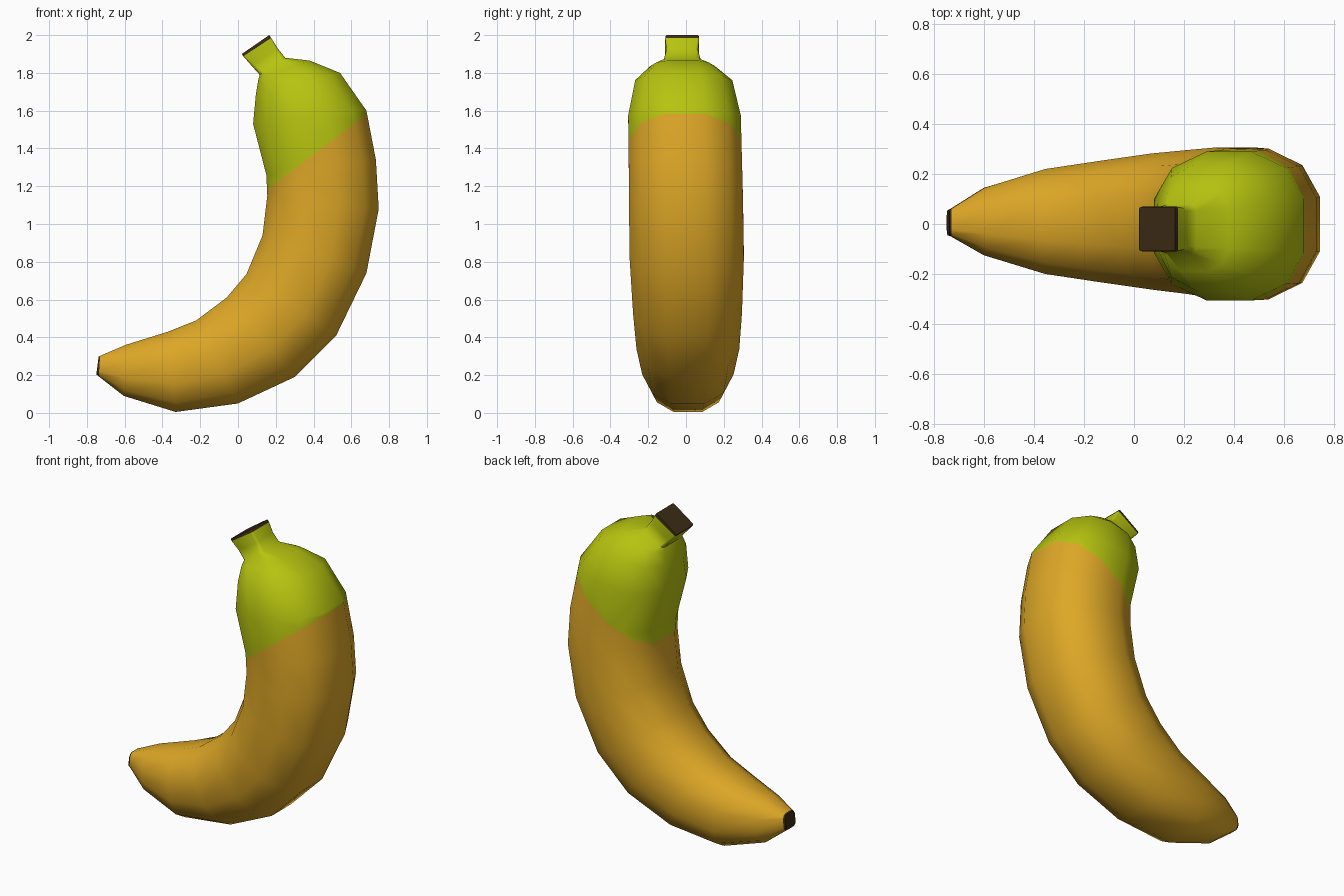
import bpy, bmesh, math
from mathutils import Vector

if "Cube" in bpy.data.objects:
    bpy.data.objects.remove(bpy.data.objects["Cube"])


def material(name, rgb):
    m = bpy.data.materials.new(name)
    m.diffuse_color = (*rgb, 1)
    m.use_nodes = True
    m.node_tree.nodes["Principled BSDF"].inputs["Base Color"].default_value = m.diffuse_color
    return m


mats = [material("ripe yellow", (0.73, 0.39, 0.02)),
        material("unripe green", (0.47, 0.55, 0.005)),
        material("dark brown", (0.045, 0.024, 0.007))]

# Rings: inner x, inner z, outer x, outer z, half width, y centre, squareness
rings = [
    (-.738, .298, -.75, .203, .05, .005, .4),
    (-.73, .302, -.737, .193, .055, .006, .3),
    (-.595, .36, -.605, .09, .135, .01, 0),
    (-.37, .43, -.33, .005, .21, .01, 0),
    (-.22, .49, .00, .05, .242, .01, 0),
    (-.06, .61, .30, .19, .272, .01, 0),
    (.045, .735, .52, .41, .288, .008, 0),
    (.13, .94, .68, .74, .302, .004, 0),
    (.155, 1.15, .745, 1.08, .302, 0, 0),
    (.15, 1.26, .73, 1.34, .300, -.003, 0),
    (.08, 1.53, .68, 1.60, .298, -.008, 0),
    (.095, 1.69, .54, 1.80, .257, -.012, 0),
    (.108, 1.768, .38, 1.865, .17, -.018, .2),
    (.115, 1.79, .25, 1.88, .098, -.02, .7),
    (.07, 1.84, .21, 1.93, .084, -.02, .9),
    (.028, 1.888, .176, 1.985, .09, -.02, 1),
    (.02, 1.90, .165, 2.0, .088, -.02, 1),
]

# Twelve-sided cross-section, blended from rounded to square
round_q = [(1, .36), (.76, .78), (.3, 1)]
square_q = [(1, .9), (.97, .97), (.9, 1)]


def section(k):
    q = [(a[0] + (b[0] - a[0]) * k, a[1] + (b[1] - a[1]) * k)
         for a, b in zip(round_q, square_q)]
    half = q + [(-u, v) for u, v in reversed(q)]
    return half + [(u, -v) for u, v in reversed(half)]


# Skin lofted through the rings
bm = bmesh.new()
loops = []
for ix, iz, ox, oz, w, yc, k in rings:
    inner, outer = Vector((ix, yc, iz)), Vector((ox, yc, oz))
    c, a = (inner + outer) / 2, (outer - inner) / 2
    loops.append([bm.verts.new(c + a * u + Vector((0, w * v, 0)))
                  for u, v in section(k)])
last = len(loops) - 2
for i, (lo, hi) in enumerate(zip(loops, loops[1:])):
    for j in range(12):
        f = bm.faces.new((lo[j], lo[j - 1], hi[j - 1], hi[j]))
        f.material_index = 2 if i in (0, last) else 0
for loop in (loops[0], loops[-1]):
    bm.faces.new(loop).material_index = 2

# Slanted cut where green meets yellow
point = Vector((.15, 0, 1.18))
normal = Vector((-.40, 0, .53)).normalized()
upper = [f for f in bm.faces if f.calc_center_median().z > .85]
geom = set(upper)
for f in upper:
    geom.update(f.edges)
    geom.update(f.verts)
bmesh.ops.bisect_plane(bm, geom=list(geom), plane_co=point, plane_no=normal)
for f in bm.faces:
    c = f.calc_center_median()
    if f.material_index == 0 and c.z > 1 and (c - point).dot(normal) > 0:
        f.material_index = 1
bmesh.ops.recalc_face_normals(bm, faces=bm.faces[:])

mesh = bpy.data.meshes.new("banana")
bm.to_mesh(mesh)
bm.free()
for m in mats:
    mesh.materials.append(m)
banana = bpy.data.objects.new("banana", mesh)
bpy.context.collection.objects.link(banana)
bpy.context.view_layer.objects.active = banana
banana.select_set(True)
bpy.ops.object.shade_smooth_by_angle(angle=math.radians(55))
